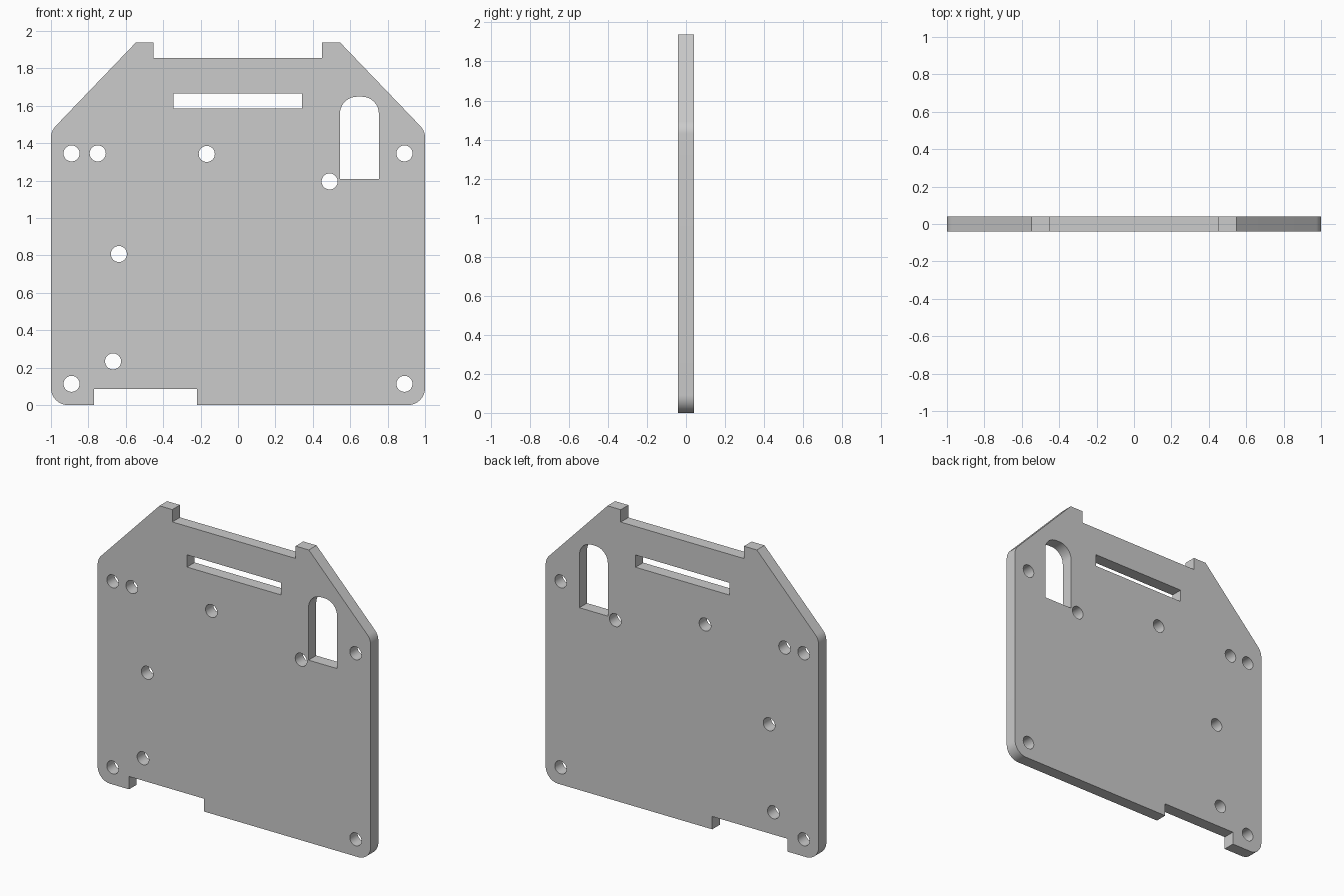
import bpy
import bmesh
import math
from mathutils import Vector

cube = bpy.data.objects.get("Cube")
if cube:
    bpy.data.objects.remove(cube, do_unlink=True)

THICKNESS = 0.08
CORNER = 0.09


def rounded(corners, steps=8):
    """Turn (x, z, radius) corners into an outline with filleted corners."""
    points = []
    for i, (x, z, radius) in enumerate(corners):
        here = Vector((x, z))
        if radius == 0:
            points.append(here)
            continue
        before = (Vector(corners[i - 1][:2]) - here).normalized()
        after = (Vector(corners[(i + 1) % len(corners)][:2]) - here).normalized()
        half = before.angle(after) / 2
        centre = here + (before + after).normalized() * (radius / math.sin(half))
        start = here + before * (radius / math.tan(half)) - centre
        end = here + after * (radius / math.tan(half)) - centre
        for s in range(steps + 1):
            points.append(centre + start.lerp(end, s / steps).normalized() * radius)
    return points


def circle(x, z, radius=0.043, sides=32):
    turn = [math.tau * i / sides for i in range(sides)]
    return [Vector((x + radius * math.cos(a), z + radius * math.sin(a))) for a in turn]


# Plate outline, with the top notch between two ears and the bottom notch
outline = rounded([
    (-1, 0, CORNER), (-0.77, 0, 0), (-0.77, 0.085, 0), (-0.22, 0.085, 0),
    (-0.22, 0, 0), (1, 0, CORNER), (1, 1.465, CORNER), (0.547, 1.937, 0),
    (0.45, 1.937, 0), (0.45, 1.855, 0), (-0.453, 1.855, 0),
    (-0.453, 1.937, 0), (-0.547, 1.937, 0), (-1, 1.465, CORNER),
])

# Long slot and round-topped window
slot = rounded([(-0.346, 1.585, 0), (0.342, 1.585, 0),
                (0.342, 1.666, 0), (-0.346, 1.666, 0)])
window = rounded([(0.545, 1.207, 0), (0.753, 1.207, 0),
                  (0.753, 1.648, CORNER), (0.545, 1.648, CORNER)])

# Corner mounting holes and the smaller group of fixing holes
holes = [circle(side * 0.89, z) for side in (-1, 1) for z in (0.113, 1.345)]
holes += [circle(x, z) for x, z in [
    (-0.75, 1.345), (-0.167, 1.342), (0.49, 1.195), (-0.637, 0.807), (-0.668, 0.233)]]

# Fill the outline around its openings, then extrude through the thickness
bm = bmesh.new()
for loop in [outline, slot, window, *holes]:
    verts = [bm.verts.new((p.x, -THICKNESS / 2, p.y)) for p in loop]
    for a, b in zip(verts, verts[1:] + verts[:1]):
        bm.edges.new((a, b))
bmesh.ops.triangle_fill(bm, edges=bm.edges[:], use_beauty=True, use_dissolve=False,
                        normal=(0, -1, 0))
front = bm.faces[:]
extruded = bmesh.ops.extrude_face_region(bm, geom=front, use_keep_orig=True)
moved = [g for g in extruded["geom"] if isinstance(g, bmesh.types.BMVert)]
bmesh.ops.translate(bm, verts=moved, vec=(0, THICKNESS, 0))
bmesh.ops.recalc_face_normals(bm, faces=bm.faces[:])

mesh = bpy.data.meshes.new("mounting_plate")
bm.to_mesh(mesh)
bm.free()
plate = bpy.data.objects.new("mounting_plate", mesh)
bpy.context.collection.objects.link(plate)

# Smooth hole walls and rounded corners, sharp rims
bpy.ops.object.select_all(action="DESELECT")
plate.select_set(True)
bpy.context.view_layer.objects.active = plate
bpy.ops.object.shade_smooth_by_angle(angle=math.radians(30))
